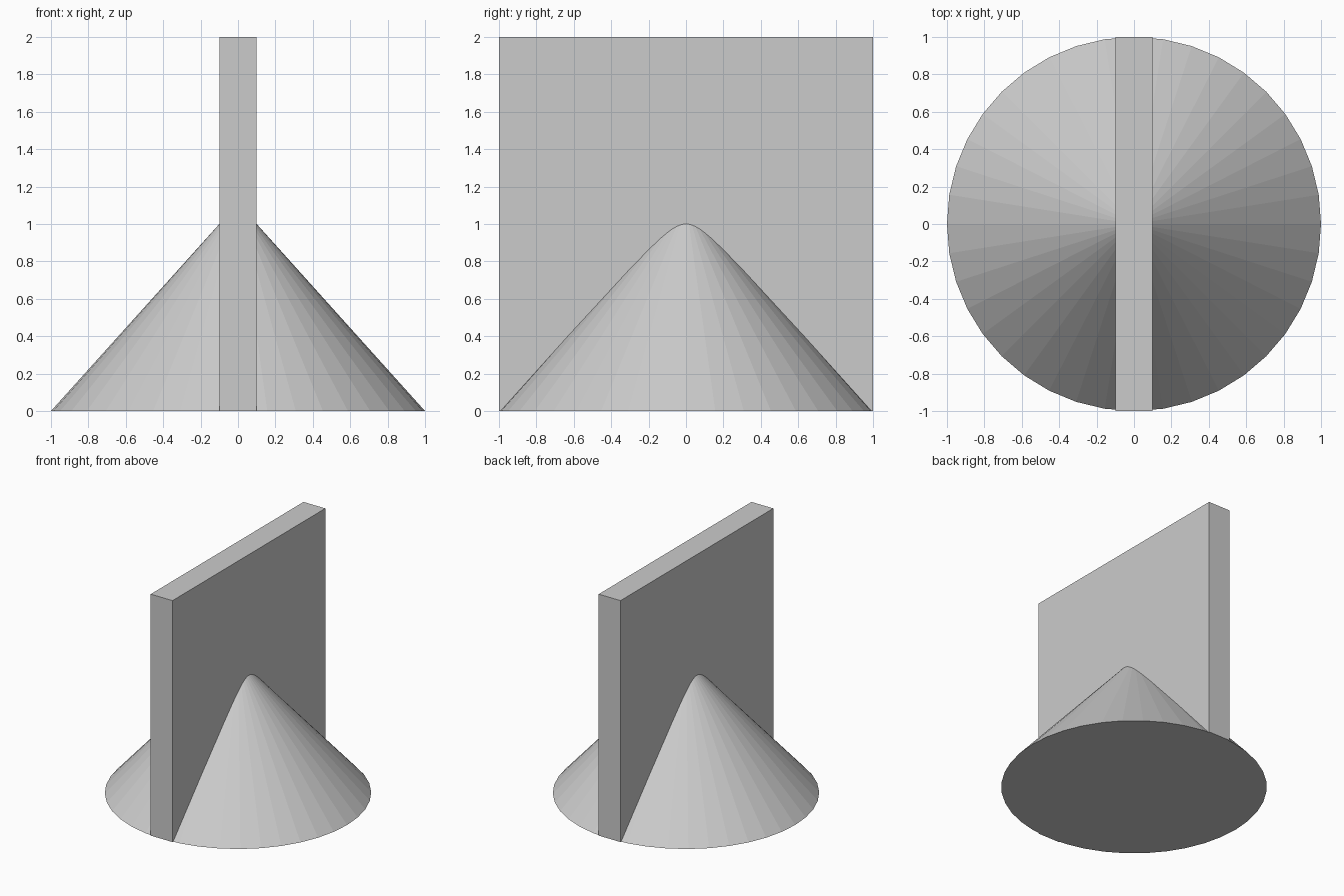
import bpy

# Remove the default cube
cube = bpy.data.objects.get("Cube")
if cube:
    bpy.data.objects.remove(cube, do_unlink=True)

# Single light grey colour
GREY = (0.6, 0.6, 0.6, 1.0)
grey = bpy.data.materials.new("light grey")
grey.use_nodes = True
grey.diffuse_color = GREY
shader = next(n for n in grey.node_tree.nodes if n.type == 'BSDF_PRINCIPLED')
shader.inputs["Base Color"].default_value = GREY


def finish(name):
    """Name the active object, bake its scale and give it the grey colour."""
    part = bpy.context.object
    part.name = name
    bpy.ops.object.transform_apply(location=False, rotation=False, scale=True)
    part.data.materials.append(grey)
    return part


WALL_HALF = 0.1                      # half the wall thickness
APEX = 1 / (1 - WALL_HALF)           # cone meets the wall faces at height 1

# Faceted cone base, its tip hidden inside the wall
bpy.ops.mesh.primitive_cone_add(vertices=40, radius1=1, radius2=0,
                                depth=APEX, location=(0, 0, APEX / 2))
finish("cone_base")

# Upright square wall running front to back
bpy.ops.mesh.primitive_cube_add(size=2, location=(0, 0, 1))
bpy.context.object.scale = (WALL_HALF, 1, 1)
finish("upright_wall")
